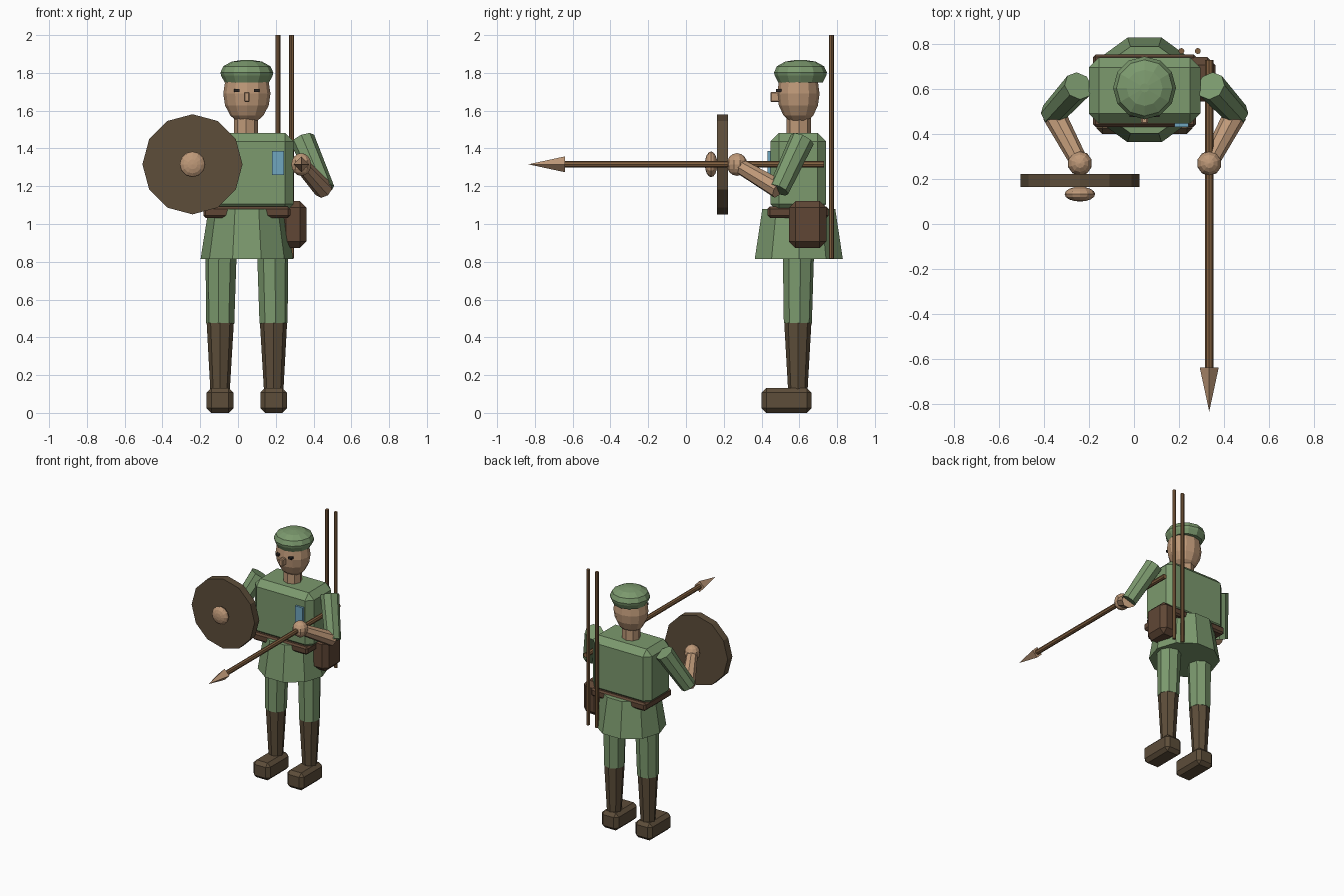
import bpy, bmesh, math
from mathutils import Vector, Matrix

if "Cube" in bpy.data.objects:
    bpy.data.objects.remove(bpy.data.objects["Cube"])

CX, CY = 0.047, 0.597   # centre of the body


def mat(name, r, g, b):
    m = bpy.data.materials.new(name)
    m.diffuse_color = (r, g, b, 1)
    m.use_nodes = True
    m.node_tree.nodes["Principled BSDF"].inputs["Base Color"].default_value = m.diffuse_color
    return m


GREEN = mat("green_cloth", 0.20, 0.32, 0.155)
SKIN = mat("skin", 0.52, 0.32, 0.19)
BROWN = mat("dark_brown", 0.11, 0.075, 0.042)
LEATHER = mat("leather", 0.115, 0.062, 0.036)
WOOD = mat("wood", 0.22, 0.115, 0.05)
BLUE = mat("blue_patch", 0.16, 0.38, 0.52)
DARK = mat("dark_eyes", 0.025, 0.02, 0.018)


def finish(name, bm, material):
    bmesh.ops.recalc_face_normals(bm, faces=bm.faces)
    me = bpy.data.meshes.new(name)
    bm.to_mesh(me)
    bm.free()
    me.materials.append(material)
    ob = bpy.data.objects.new(name, me)
    bpy.context.collection.objects.link(ob)
    return ob


def box(name, lo, hi, material, bevel=0.0):
    lo, hi = Vector(lo), Vector(hi)
    bm = bmesh.new()
    bmesh.ops.create_cube(bm, size=1)
    for v in bm.verts:
        v.co = (lo + hi) / 2 + v.co * (hi - lo)
    if bevel:
        bmesh.ops.bevel(bm, geom=bm.edges[:], offset=bevel, segments=1,
                        affect='EDGES', profile=0.5)
    return finish(name, bm, material)


def limb(name, a, b, r1, r2, material, sides=8, turn=0.0):
    """Tapered prism from point a to point b."""
    a, b = Vector(a), Vector(b)
    d = b - a
    bm = bmesh.new()
    bmesh.ops.create_cone(bm, cap_ends=True, segments=sides, radius1=r1,
                          radius2=r2, depth=d.length)
    rot = d.to_track_quat('Z', 'Y').to_matrix().to_4x4()
    bm.transform(Matrix.Translation((a + b) / 2) @ rot @ Matrix.Rotation(turn, 4, 'Z'))
    return finish(name, bm, material)


def ball(name, c, r, material, seg=12, rings=8, axis='Z'):
    bm = bmesh.new()
    bmesh.ops.create_uvsphere(bm, u_segments=seg, v_segments=rings, radius=1)
    if axis == 'Y':
        bm.transform(Matrix.Rotation(math.pi / 2, 4, 'X'))
    for v in bm.verts:
        v.co = Vector(c) + v.co * Vector(r)
    return finish(name, bm, material)


def lathe(name, c, profile, material, sides=12):
    """Rings of (radius, height), closed at both ends."""
    bm = bmesh.new()
    rings = []
    for r, z in profile:
        rings.append([bm.verts.new((c[0] + r * math.cos(2 * math.pi * i / sides),
                                    c[1] + r * math.sin(2 * math.pi * i / sides), z))
                      for i in range(sides)])
    for p, q in zip(rings, rings[1:]):
        for i in range(sides):
            j = (i + 1) % sides
            bm.faces.new((p[i], p[j], q[j], q[i]))
    bm.faces.new(rings[0])
    bm.faces.new(rings[-1])
    return finish(name, bm, material)


# Torso, belt and tunic skirt
box("torso", (CX - .248, .447, 1.06), (CX + .248, .742, 1.482), GREEN, 0.045)
box("belt", (CX - .23, .432, 1.033), (CX + .23, .755, 1.092), LEATHER, 0.012)
limb("skirt", (CX, CY, .815), (CX, CY, 1.08), .245, .203, GREEN, 10, math.pi / 2)
box("chest_patch", (.18, .431, 1.26), (.243, .449, 1.387), BLUE)

# Head, face and cap
limb("neck", (CX - .004, CY, 1.44), (CX - .004, CY, 1.58), .064, .064, SKIN, 8)
ball("head", (CX, CY - .002, 1.69), (.125, .112, .163), SKIN, 12, 8)
box("nose", (CX - .015, .447, 1.645), (CX + .015, .5, 1.70), SKIN, 0.006)
for s, side in ((-1, "left"), (1, "right")):
    x = CX + s * .053
    box("eye_" + side, (x - .014, .477, 1.70), (x + .014, .51, 1.715), DARK)
lathe("cap", (CX, .606), [(.118, 1.75), (.136, 1.785), (.14, 1.802), (.125, 1.835),
                          (.08, 1.86), (.02, 1.869)], GREEN, 12)

# Limbs, mirrored about the body centre
for s, side in ((-1, "left"), (1, "right")):
    def at(x, y, z):
        return (CX + s * x, y, z)
    limb("thigh_" + side, at(.137, .595, .83), at(.141, .592, .475), .083, .075, GREEN)
    limb("boot_shaft_" + side, at(.141, .592, .478), at(.142, .592, .11), .072, .051, BROWN)
    x = CX + s * .142
    box("shoe_" + side, (x - .071, .40, 0), (x + .071, .665, .132), BROWN, 0.025)
    shoulder, elbow, hand = at(.295, .615, 1.447), at(.41, .49, 1.18), at(.288, .27, 1.315)
    limb("upper_arm_" + side, shoulder, elbow, .066, .056, GREEN)
    limb("forearm_" + side, at(.405, .49, 1.185), hand, .052, .04, SKIN)
    ball("hand_" + side, hand, (.055, .055, .06), SKIN, 10, 8)

# Round shield with boss
limb("shield", (-.241, .222, 1.316), (-.241, .165, 1.316), .265, .265, BROWN, 12)
ball("shield_boss", (-.241, .133, 1.316), (.068, .033, .068), SKIN, 12, 8, 'Y')

# Spear
limb("spear_shaft", (.335, .73, 1.316), (.335, -.66, 1.316), .018, .018, WOOD, 8)
limb("spear_tip", (.335, -.64, 1.316), (.335, -.835, 1.316), .042, 0, SKIN, 4)

# Spare shafts on the back and side pouch
for i, x in enumerate((.211, .284)):
    limb("spare_shaft_%d" % (i + 1), (x, .77, .818), (x, .77, 2.0), .0135, .0135, WOOD, 8)
box("pouch", (.22, .545, .872), (.362, .743, 1.122), LEATHER, 0.035)
